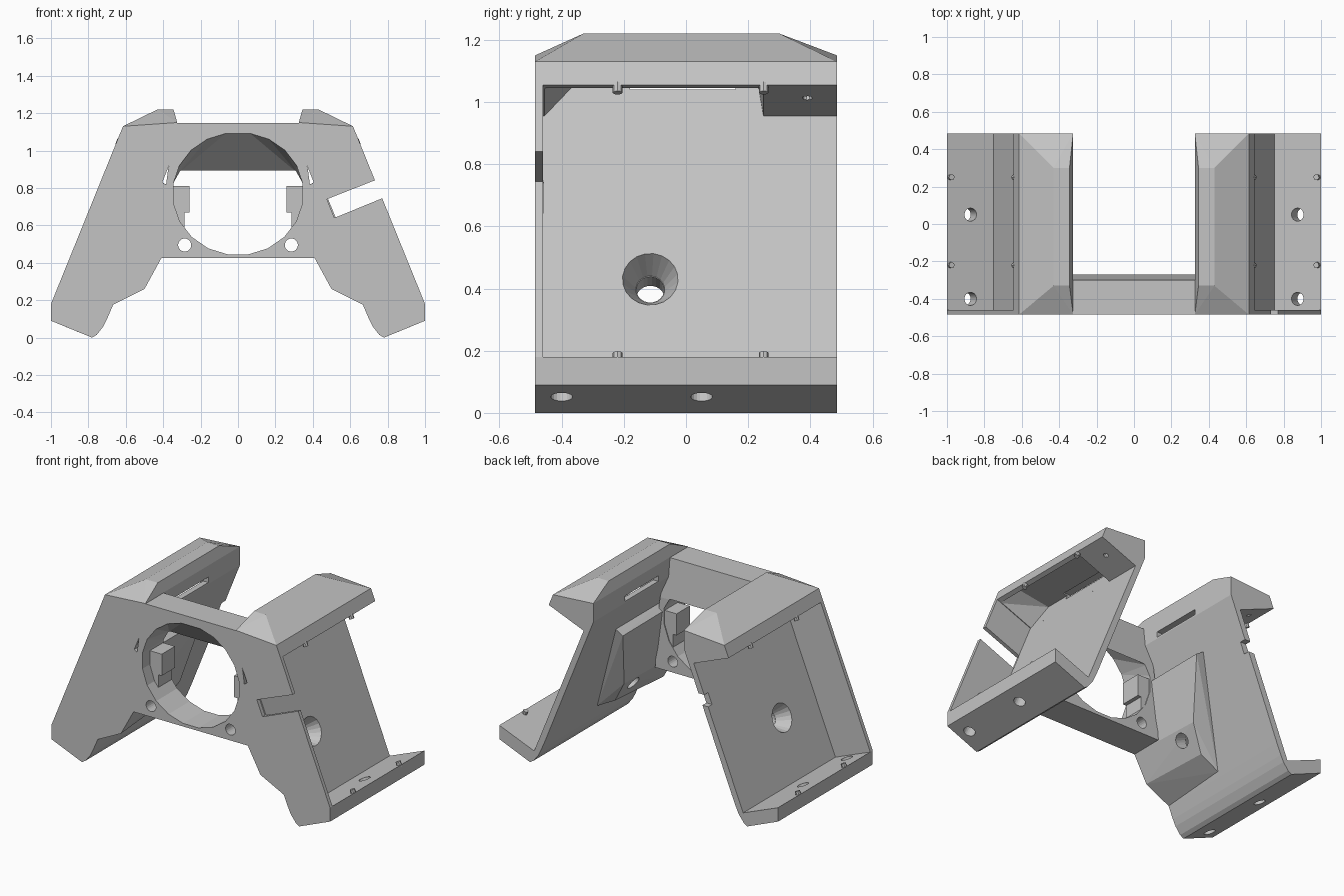
import bpy, bmesh, math
from mathutils import Vector

if "Cube" in bpy.data.objects:
    bpy.data.objects.remove(bpy.data.objects["Cube"])

grey = bpy.data.materials.new("plain_grey")
grey.use_nodes = True
grey.diffuse_color = (0.55, 0.55, 0.55, 1)
grey.node_tree.nodes["Principled BSDF"].inputs["Base Color"].default_value = (0.55, 0.55, 0.55, 1)

FRONT, BACK, PLATE = -0.485, 0.485, -0.46
OUT = Vector((0.928, 0, 0.371))      # outward normal of the slanted wall
UP = Vector((-0.371, 0, 0.928))      # direction up the slanted wall


def hull(name, points):
    """Convex solid around the points."""
    bm = bmesh.new()
    for p in points:
        bm.verts.new(p)
    res = bmesh.ops.convex_hull(bm, input=bm.verts)
    loose = [g for g in set(res["geom_interior"]) | set(res["geom_unused"])
             if isinstance(g, bmesh.types.BMVert)]
    bmesh.ops.delete(bm, geom=loose, context="VERTS")
    bmesh.ops.dissolve_limit(bm, angle_limit=0.01, verts=bm.verts, edges=bm.edges)
    bmesh.ops.recalc_face_normals(bm, faces=bm.faces)
    mesh = bpy.data.meshes.new(name)
    bm.to_mesh(mesh)
    bm.free()
    mesh.materials.append(grey)
    ob = bpy.data.objects.new(name, mesh)
    bpy.context.scene.collection.objects.link(ob)
    return ob


def prism(name, profile, y0, y1, s=1):
    """Extrude an xz profile along y, mirrored when s is -1."""
    return hull(name, [(s * x, y, z) for x, z in profile for y in (y0, y1)])


def tube(name, a, b, r0, r1, s=1, n=20):
    """Cylinder or cone between two points."""
    a, b = Vector(a), Vector(b)
    d = (b - a).normalized()
    u = d.orthogonal().normalized()
    v = d.cross(u)
    pts = []
    for c, r in ((a, r0), (b, r1)):
        for i in range(n):
            t = math.tau * i / n
            p = c + r * (u * math.cos(t) + v * math.sin(t))
            pts.append((s * p.x, p.y, p.z))
    return hull(name, pts)


def combine(target, tool, op):
    mod = target.modifiers.new(tool.name, "BOOLEAN")
    mod.operation, mod.object, mod.solver = op, tool, "EXACT"
    bpy.context.view_layer.update()
    graph = bpy.context.evaluated_depsgraph_get()
    mesh = bpy.data.meshes.new_from_object(target.evaluated_get(graph))
    target.modifiers.clear()
    target.data = mesh
    bpy.data.objects.remove(tool)


def add(tool):
    combine(frame, tool, "UNION")


def cut(tool):
    combine(frame, tool, "DIFFERENCE")


# Bridge block between the two sides, deeper at the bottom
half = [(0.41, 0.425), (0.40, 0.70), (0.375, 0.89), (0.33, 1.03), (0.325, 1.148)]
frame = hull("frame", [(s * x, y, z) for x, z in half for s in (1, -1)
                       for y in (FRONT, -0.27 if z < 0.9 else -0.30)])

# Slanted sides with hipped caps and inner screw bosses
side = [(1, 0.18), (1, 0.09), (0.78, 0), (0.755, 0.015), (0.72, 0.06), (0.70, 0.10),
        (0.67, 0.17), (0.325, 1.03), (0.325, 1.15), (0.615, 1.13)]
boss_front = [(0.68, 0.17), (0.50, 0.26), (0.41, 0.425), (0.36, 0.80), (0.42, 0.84)]
boss_back = [(0.66, 0.20, -0.03), (0.53, 0.27, -0.03), (0.43, 0.425, 0.02),
             (0.355, 0.80, 0.14), (0.42, 0.84, 0.14)]
for s in (1, -1):
    add(prism("side", side, FRONT, BACK, s))
    cap = [(s * x, y, z) for x, z in ((0.325, 1.15), (0.615, 1.13), (0.345, 1.09), (0.60, 1.11))
           for y in (FRONT, BACK)]
    cap += [(s * x, y, 1.22) for x in (0.345, 0.43) for y in (-0.33, 0.30)]
    add(hull("cap", cap))
    add(hull("boss", [(s * x, FRONT, z) for x, z in boss_front]
             + [(s * x, y, z) for x, z, y in boss_back]))

# Round front opening whose ceiling slopes down to the back
ring = [(0.35 * math.cos(math.tau * (i + 0.5) / 20), 0.773 + 0.332 * math.sin(math.tau * (i + 0.5) / 20))
        for i in range(20)]
cut(hull("opening", [(x, FRONT - 0.01, z) for x, z in ring]
         + [(x, -0.26, min(z, 0.885)) for x, z in ring]))

pocket = [(0.75, 0.08), (1.214, 0.266), (0.859, 1.141), (0.395, 0.955)]
for s in (1, -1):
    # Open outer pocket
    cut(prism("pocket", pocket, PLATE, 0.7, s))
    # Recess inside the upper flange, sloped at its front end
    low = [(s * x, y, z) for x, z in ((0.397, 0.95), (0.62, 1.04)) for y in (PLATE, 0.25)]
    high = [(s * x, y, z) for x, z in ((0.352, 1.065), (0.59, 1.10)) for y in (-0.35, 0.23)]
    cut(hull("recess", low + high))
    # Slot through the inner wall
    cut(prism("slot", [(0.28, 1.04), (0.38, 1.04), (0.38, 1.075), (0.28, 1.075)], -0.18, 0.16, s))
    # Countersunk hole through wall and boss
    c = Vector((0.608, -0.115, 0.43))
    cut(tube("countersink", c + OUT * 0.001, c - OUT * 0.09, 0.09, 0.047, s))
    cut(tube("wall_hole", c, c - OUT * 0.4, 0.045, 0.045, s))
    # Flange holes and front screw holes
    for y in (-0.40, 0.05):
        p = Vector((0.89, y, 0.09))
        cut(tube("flange_hole", p - UP * 0.12, p + UP * 0.12, 0.035, 0.035, s))
    p = Vector((0.54, 0.39, 1.01))
    cut(tube("small_hole", p - UP * 0.02, p + UP * 0.04, 0.016, 0.016, s, 10))
    cut(tube("screw_hole", (0.285, -0.6, 0.495), (0.285, -0.2, 0.495), 0.035, 0.035, s))

# Slot in one side of the front plate, notch in the other side's back edge
cut(prism("plate_slot", [(0.78, 0.86), (0.475, 0.74), (0.515, 0.64), (0.82, 0.765)], -0.6, -0.459))
cut(prism("back_notch", [(0.3, 0.70), (0.3, 0.77), (0.7, 0.77), (0.7, 0.70)], 0.445, 0.6, -1))

for s in (1, -1):
    # Stepped stops behind the opening
    upper = [(0.26, 0.81), (0.26, 0.67), (0.39, 0.67), (0.385, 0.81)]
    lower = [(0.285, 0.675), (0.285, 0.58), (0.31, 0.55), (0.40, 0.55), (0.39, 0.675)]
    add(prism("stop_upper", upper, -0.41, -0.275, s))
    add(prism("stop_lower", lower, -0.41, -0.275, s))
    # Locating pegs on the flanges
    for y in (-0.22, 0.25):
        p = Vector((0.982, y, 0.172))
        tube("lower_peg", p - UP * 0.01, p + UP * 0.022, 0.016, 0.016, s, 8)
        p = Vector((0.633, y, 1.05))
        tube("upper_peg", p + UP * 0.01, p - UP * 0.022, 0.016, 0.016, s, 8)
